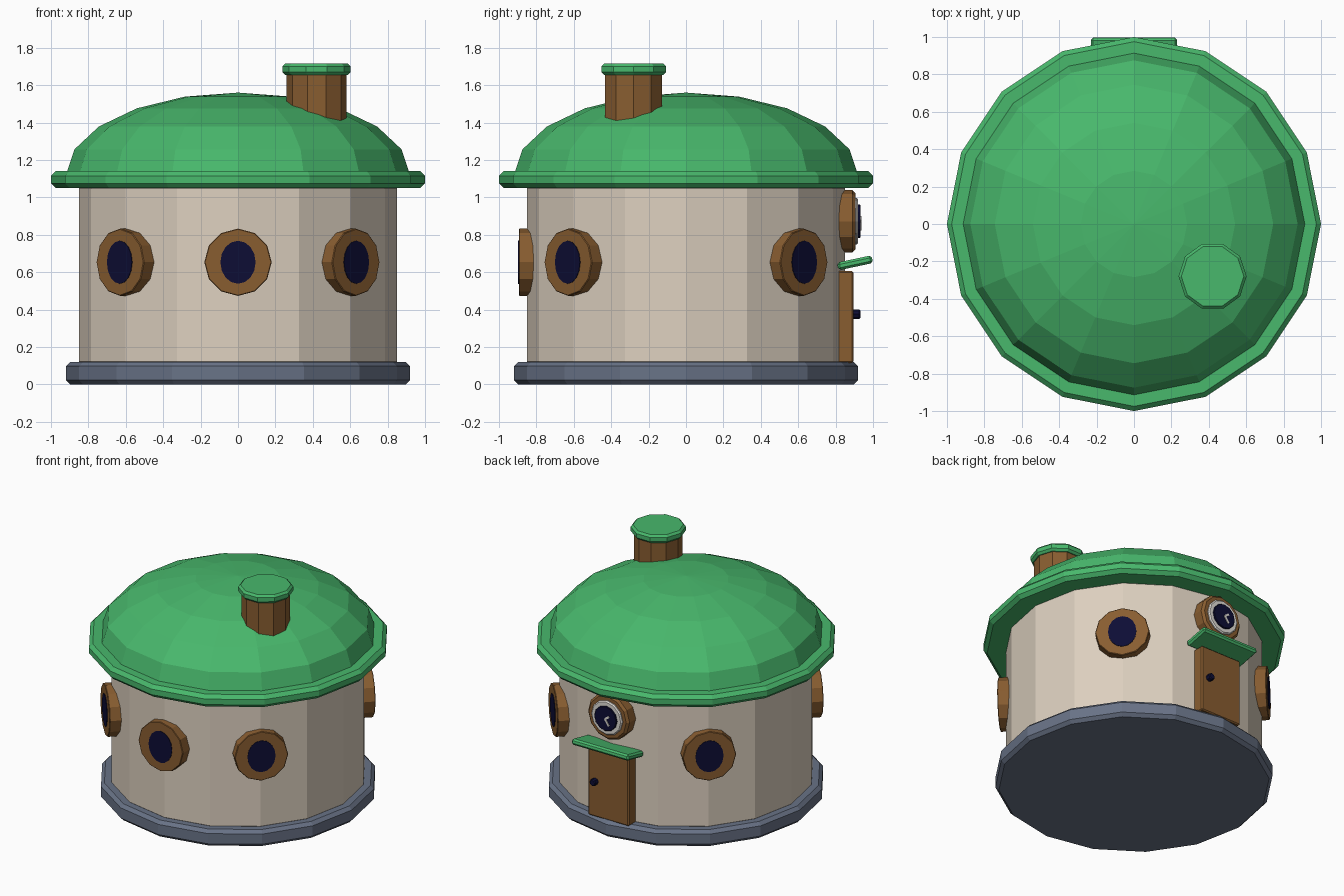
import bpy, bmesh
from math import radians, cos, sin, pi
from mathutils import Matrix, Vector

cube = bpy.data.objects.get("Cube")
if cube:
    bpy.data.objects.remove(cube, do_unlink=True)


def material(name, rgb):
    m = bpy.data.materials.new(name)
    m.use_nodes = True
    m.diffuse_color = (*rgb, 1)
    m.node_tree.nodes["Principled BSDF"].inputs["Base Color"].default_value = (*rgb, 1)
    return m


GREEN = material("roof green", (0.065, 0.48, 0.15))
CREAM = material("wall cream", (0.72, 0.63, 0.52))
WOOD = material("brown wood", (0.25, 0.11, 0.03))
SLATE = material("slate stone", (0.14, 0.17, 0.24))
NAVY = material("dark navy", (0.004, 0.004, 0.035))
WHITE = material("off white", (0.75, 0.72, 0.68))


def finish(name, bm, mat, matrix):
    bm.transform(matrix)
    bmesh.ops.recalc_face_normals(bm, faces=bm.faces)
    mesh = bpy.data.meshes.new(name)
    bm.to_mesh(mesh)
    bm.free()
    mesh.materials.append(mat)
    obj = bpy.data.objects.new(name, mesh)
    bpy.context.collection.objects.link(obj)
    return obj


def lathe(name, profile, sides, mat, matrix=Matrix()):
    """Turn a (radius, height) profile into a closed solid with flat faces."""
    bm = bmesh.new()
    rings = []
    for r, z in profile:
        if r == 0:
            rings.append([bm.verts.new((0, 0, z))] * sides)
        else:
            rings.append([bm.verts.new((r * cos(2 * pi * i / sides), r * sin(2 * pi * i / sides), z))
                          for i in range(sides)])
    for low, high in zip(rings, rings[1:]):
        for i in range(sides):
            j = (i + 1) % sides
            corners = list(dict.fromkeys((low[i], low[j], high[j], high[i])))
            bm.faces.new(corners)
    for ring, (r, z) in ((rings[0], profile[0]), (rings[-1], profile[-1])):
        if r:
            bm.faces.new(ring)
    return finish(name, bm, mat, matrix)


def disc(r, low, high, bevel):
    """Profile of a drum with chamfered rims."""
    return [(r - bevel, low), (r, low + bevel), (r, high - bevel), (r - bevel, high)]


def box(name, size, mat, matrix, bevel=0.0):
    bm = bmesh.new()
    bmesh.ops.create_cube(bm, size=1)
    bm.transform(Matrix.Diagonal((*size, 1)))
    if bevel:
        bmesh.ops.bevel(bm, geom=bm.edges[:], offset=bevel, segments=1, affect='EDGES')
    return finish(name, bm, mat, matrix)


def on_wall(angle, z):
    """Frame on the house axis: local z points out of the wall, local x points down."""
    return (Matrix.Rotation(radians(angle), 4, 'Z') @ Matrix.Translation((0, 0, z))
            @ Matrix.Rotation(pi / 2, 4, 'Y'))


# House shell
SIDES = 16
lathe("base", disc(0.92, 0, 0.12, 0.023), SIDES, SLATE)
lathe("wall", disc(0.85, 0.11, 1.06, 0.012), SIDES, CREAM)
lathe("roof_rim", disc(1.0, 1.05, 1.14, 0.025), SIDES, GREEN)
dome = [(0.92 * cos(radians(a)), 1.12 + 0.44 * sin(radians(a))) for a in range(0, 90, 18)]
lathe("roof_dome", dome + [(0, 1.56)], SIDES, GREEN)

# Chimney
spot = Matrix.Translation((0.42, -0.28, 0))
lathe("chimney", disc(0.16, 1.3, 1.67, 0.005), 10, WOOD, spot)
lathe("chimney_cap", disc(0.182, 1.655, 1.715, 0.015), 10, GREEN, spot)

# Round windows
for n, angle in enumerate((-135, -90, -45, 45, 135), 1):
    place = on_wall(angle, 0.653)
    lathe(f"window_frame_{n}", disc(0.18, 0.78, 0.893, 0.004), 12, WOOD, place)
    lathe(f"window_glass_{n}", [(0.115, 0.889), (0.115, 0.897)], 16, NAVY,
          place @ Matrix.Diagonal((1, 0.82, 1, 1)))

# Clock over the door
clock = on_wall(90, 0.872)
lathe("clock_frame", disc(0.167, 0.78, 0.905, 0.016), 12, WOOD, clock)
lathe("clock_ring", disc(0.125, 0.89, 0.92, 0.008), 12, WHITE, clock)
lathe("clock_face", disc(0.09, 0.9, 0.932, 0.003), 12, NAVY, clock)
for name, length, angle in (("hour_hand", 0.04, 125), ("minute_hand", 0.055, 35)):
    box(name, (length, 0.014, 0.006), WHITE,
        clock @ Matrix.Rotation(radians(angle), 4, 'Z') @ Matrix.Translation((length / 2, 0, 0.934)))

# Door with knob and awning
box("door", (0.33, 0.14, 0.49), WOOD, Matrix.Translation((0, 0.826, 0.36)), 0.008)
lathe("door_knob", disc(0.025, 0.88, 0.932, 0.006), 8, NAVY,
      Matrix.Translation((0.105, 0, 0)) @ on_wall(90, 0.375))
box("awning", (0.46, 0.188, 0.042), GREEN,
    Matrix.Translation((0, 0.904, 0.65)) @ Matrix.Rotation(radians(12), 4, 'X'), 0.012)
